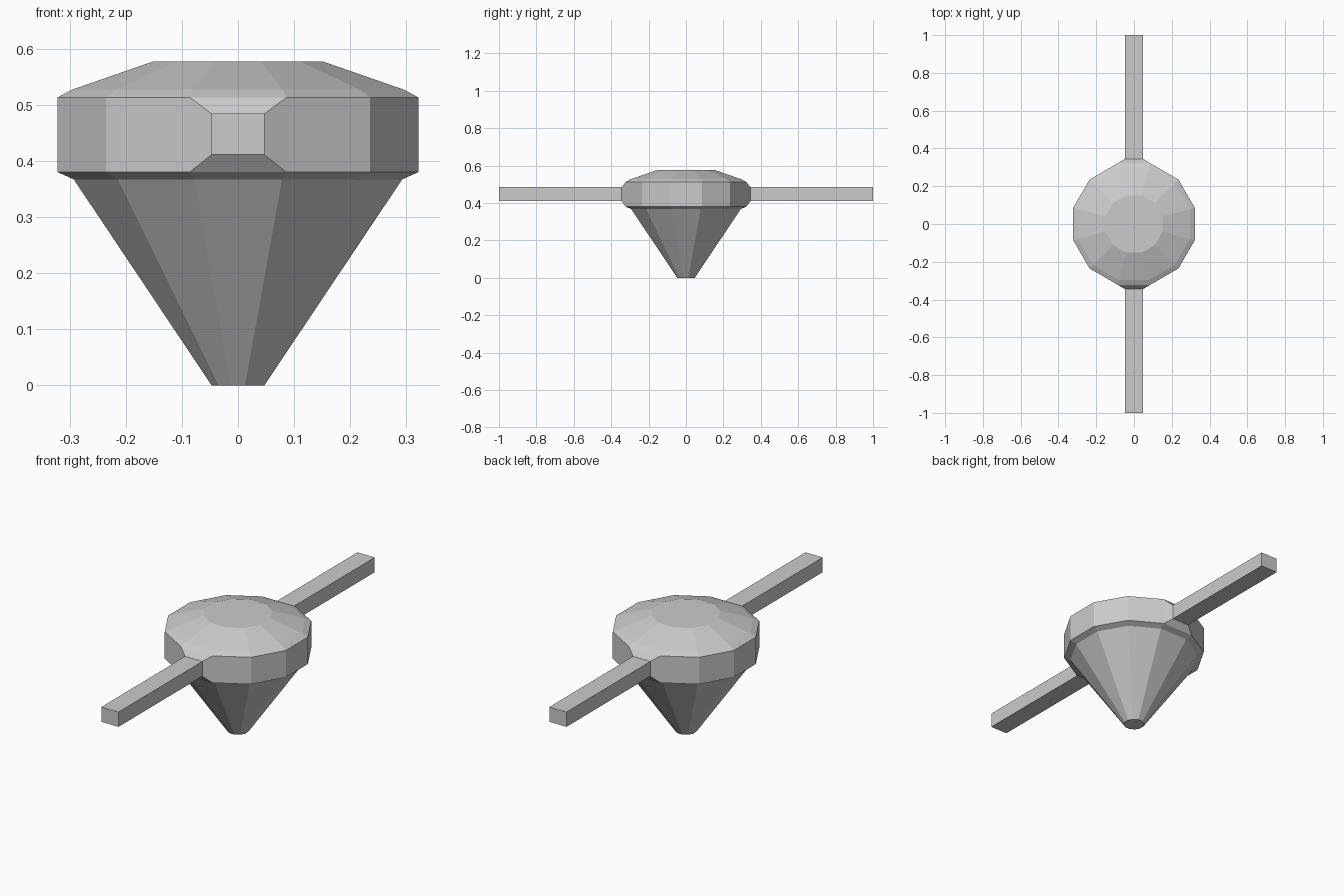
import bpy, bmesh
from math import cos, sin, pi

if "Cube" in bpy.data.objects:
    bpy.data.objects.remove(bpy.data.objects["Cube"])

SIDES = 12
# (radius, height) rings of the faceted top, from tip to crown
PROFILE = [(0.0487, 0), (0.303, 0.367), (0.333, 0.38),
           (0.333, 0.513), (0.306, 0.527), (0.157, 0.577)]
GIRDLE = 2                      # index of the vertical band in the profile
ARM_X, ARM_Z0, ARM_Z1 = 0.047, 0.411, 0.484

bm = bmesh.new()

# Faceted spinning body: stacked 12-sided rings with flats on the axes
rings = [[bm.verts.new((r * cos((i + 0.5) * 2 * pi / SIDES),
                        r * sin((i + 0.5) * 2 * pi / SIDES), z))
          for i in range(SIDES)] for r, z in PROFILE]
arm_roots = []
for k, (a, b) in enumerate(zip(rings, rings[1:])):
    for i in range(SIDES):
        j = (i + 1) % SIDES
        face = bm.faces.new((a[i], a[j], b[j], b[i]))
        if k == GIRDLE and i in (2, 8):   # the +y and -y facets
            arm_roots.append(face)
bm.faces.new(rings[0][::-1])
bm.faces.new(rings[-1])

# Arms: taper each facet to a small rectangle, then extrude outward
z_mid = (PROFILE[GIRDLE][1] + PROFILE[GIRDLE + 1][1]) / 2
for face in arm_roots:
    side = 1 if face.calc_center_median().y > 0 else -1
    for y in (0.345, 1.0):
        face = bmesh.ops.extrude_discrete_faces(bm, faces=[face])["faces"][0]
        for v in face.verts:
            v.co = (ARM_X if v.co.x > 0 else -ARM_X, side * y,
                    ARM_Z1 if v.co.z > z_mid else ARM_Z0)

bmesh.ops.remove_doubles(bm, verts=bm.verts, dist=1e-5)
bmesh.ops.recalc_face_normals(bm, faces=bm.faces)
mesh = bpy.data.meshes.new("faceted_body_with_arms")
bm.to_mesh(mesh)
bm.free()
bpy.context.collection.objects.link(
    bpy.data.objects.new("faceted_body_with_arms", mesh))
